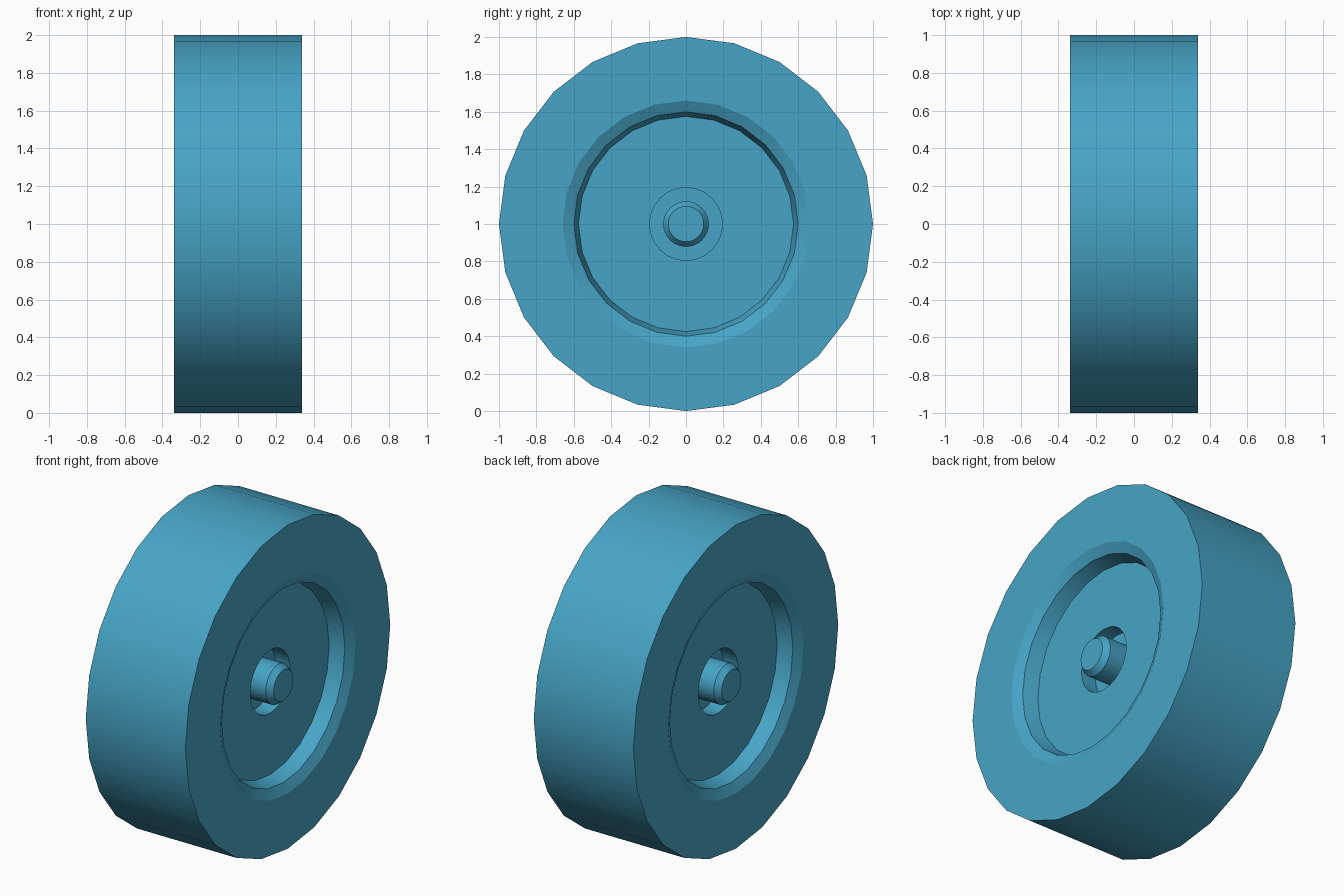
import bpy, bmesh, math

SIDES = 24

cube = bpy.data.objects.get("Cube")
if cube:
    bpy.data.objects.remove(cube, do_unlink=True)

blue = bpy.data.materials.new("wheel blue")
blue.use_nodes = True
colour = (0.063, 0.375, 0.57, 1)
blue.diffuse_color = colour
blue.node_tree.nodes["Principled BSDF"].inputs["Base Color"].default_value = colour


def turned_part(name, half_profile):
    """Revolve a (x, radius) half profile, mirrored in x, about the wheel axis."""
    profile = [(-x, r) for x, r in half_profile] + half_profile[::-1]
    bm = bmesh.new()
    rings = []
    for x, r in profile:
        angles = [math.tau * i / SIDES for i in range(SIDES)]
        rings.append([bm.verts.new((x, r * math.sin(a), r * math.cos(a))) for a in angles])
    for a, b in zip(rings, rings[1:]):
        for i in range(SIDES):
            j = (i + 1) % SIDES
            bm.faces.new((a[i], a[j], b[j], b[i]))
    bm.faces.new(rings[0])
    bm.faces.new(rings[-1])
    bmesh.ops.recalc_face_normals(bm, faces=bm.faces)
    mesh = bpy.data.meshes.new(name)
    bm.to_mesh(mesh)
    bm.free()
    mesh.materials.append(blue)
    obj = bpy.data.objects.new(name, mesh)
    obj.location.z = 1
    bpy.context.collection.objects.link(obj)
    bpy.ops.object.select_all(action="DESELECT")
    obj.select_set(True)
    bpy.context.view_layer.objects.active = obj
    bpy.ops.object.shade_smooth_by_angle(angle=math.radians(25))
    return obj


# Tyre and disc: axle well, disc face, recess wall, rim bevel, side wall, tread
turned_part("wheel", [(0.12, 0.195), (0.22, 0.195), (0.22, 0.575),
                      (0.31, 0.60), (0.34, 0.66), (0.34, 1.0)])

# Axle with chamfered ends, standing in the wells
turned_part("axle", [(0.31, 0.095), (0.275, 0.122)])
